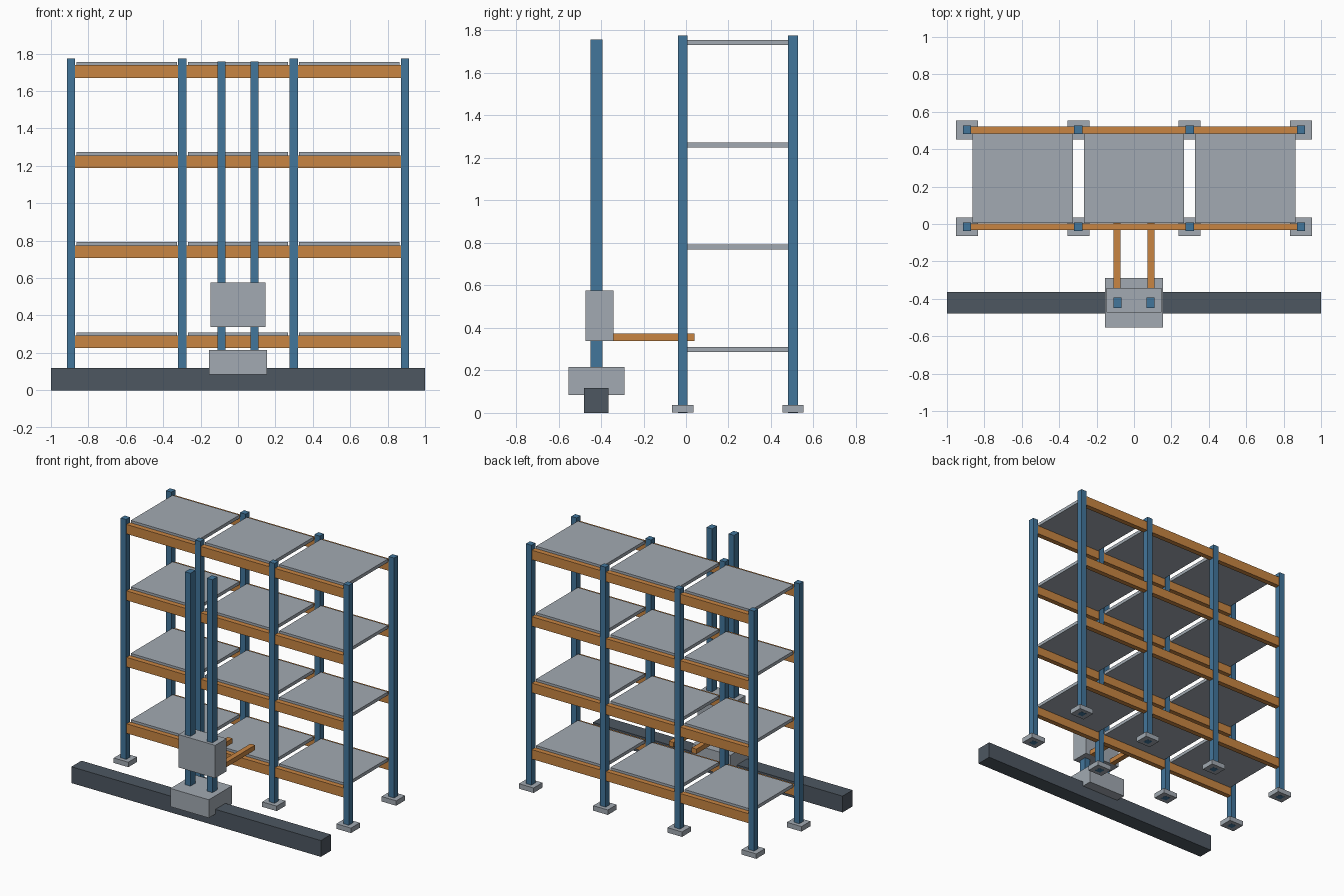
import bpy
import bmesh
from mathutils import Vector

cube = bpy.data.objects.get("Cube")
if cube:
    bpy.data.objects.remove(cube, do_unlink=True)


def material(name, rgb):
    mat = bpy.data.materials.new(name)
    mat.use_nodes = True
    colour = (*rgb, 1.0)
    mat.diffuse_color = colour
    mat.node_tree.nodes["Principled BSDF"].inputs["Base Color"].default_value = colour
    return mat


BLUE = material("steel blue", (0.055, 0.18, 0.33))
ORANGE = material("beam orange", (0.58, 0.235, 0.055))
GREY = material("light grey", (0.36, 0.40, 0.445))
DARK = material("dark slate", (0.075, 0.095, 0.12))


def box(name, mat, x, y, z):
    """Axis-aligned box from (low, high) ranges."""
    low, high = (Vector(c) for c in zip(x, y, z))
    bm = bmesh.new()
    bmesh.ops.create_cube(bm, size=1)
    for v in bm.verts:
        v.co = (low + high) / 2 + v.co * (high - low)
    mesh = bpy.data.meshes.new(name)
    bm.to_mesh(mesh)
    bm.free()
    mesh.materials.append(mat)
    obj = bpy.data.objects.new(name, mesh)
    bpy.context.collection.objects.link(obj)
    return obj


def around(centre, half):
    return (centre - half, centre + half)


BAY = 0.595
ROWS = {"front": -0.0145, "rear": 0.5035}
POST_X = [(i - 1.5) * BAY for i in range(4)]
DECK_TOPS = [0.31 + i * 0.4815 for i in range(4)]

# Rack uprights and their foot plates
for row, y in ROWS.items():
    for i, x in enumerate(POST_X, 1):
        box(f"{row}_post_{i}", BLUE, around(x, 0.022), around(y, 0.0225), (0, 1.775))
        box(f"{row}_foot_plate_{i}", GREY, around(x, 0.0585), around(y, 0.0505), (0.001, 0.037))

# Beams and shelf decks on every level, one per bay
for level, top in enumerate(DECK_TOPS, 1):
    for bay in range(3):
        left, right = POST_X[bay], POST_X[bay + 1]
        for row, y in ROWS.items():
            box(f"{row}_beam_{level}_{bay + 1}", ORANGE, (left, right),
                around(y, 0.0185), (top - 0.085, top - 0.0165))
        box(f"shelf_deck_{level}_{bay + 1}", GREY, around((left + right) / 2, 0.268),
            (0.005, 0.484), (top - 0.0235, top))

# Floor rail and the stacker crane riding on it
RAIL_Y = -0.4215
box("floor_rail", DARK, (-1, 1), around(RAIL_Y, 0.0575), (0, 0.118))
box("crane_base", GREY, around(0, 0.154), around(RAIL_Y, 0.1325), (0.084, 0.216))
box("lift_carriage", GREY, around(0, 0.147), (-0.472, -0.342), (0.339, 0.577))
for side, sign in (("right", -1), ("left", 1)):
    box(f"{side}_mast", BLUE, around(sign * 0.088, 0.022), around(RAIL_Y, 0.0285), (0.2, 1.758))
    box(f"{side}_fork", ORANGE, around(sign * 0.091, 0.019), (-0.343, 0.039), (0.339, 0.374))
